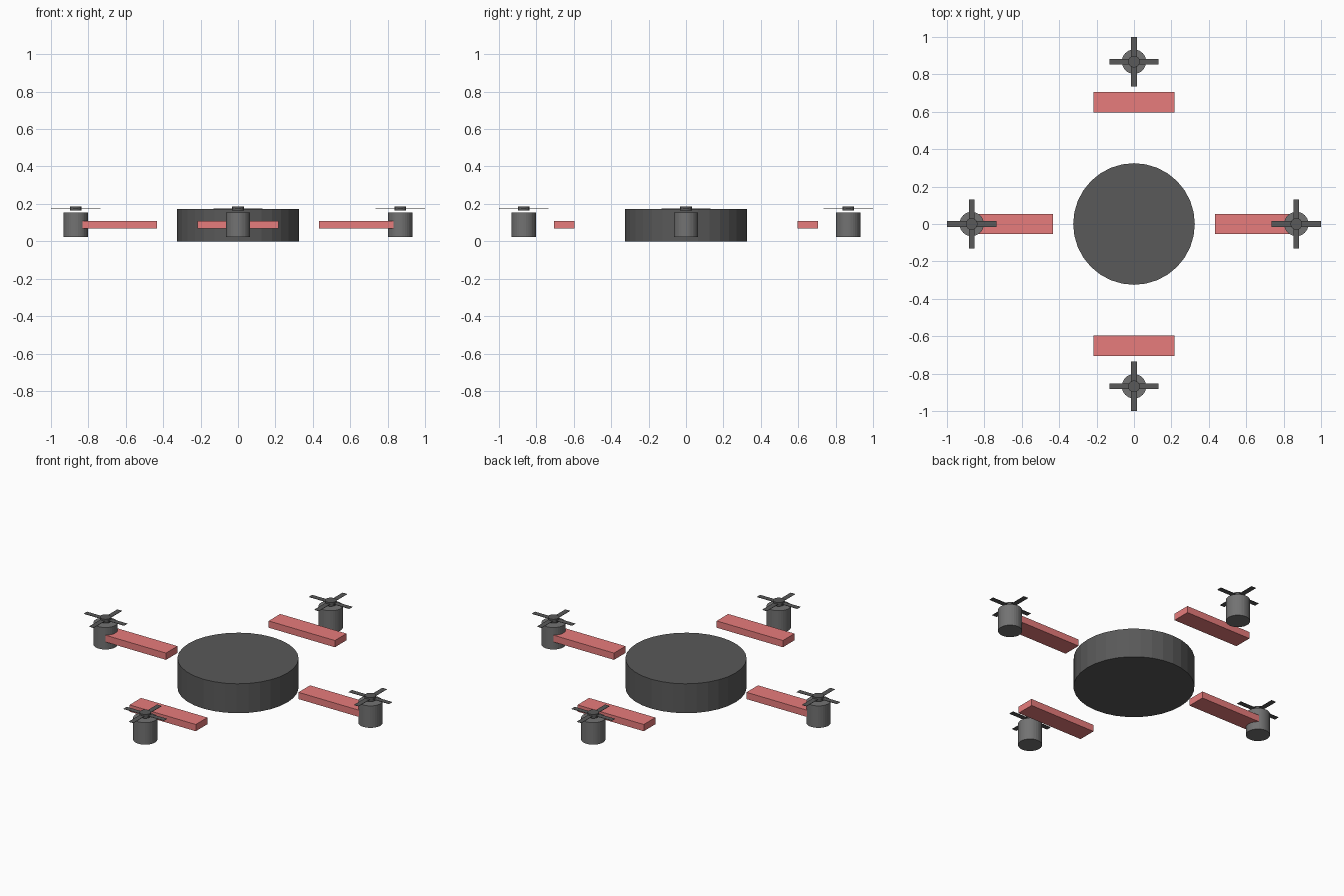
import bpy

if "Cube" in bpy.data.objects:
    bpy.data.objects.remove(bpy.data.objects["Cube"])

R = 0.868       # rotor distance from centre
ARM_R = 0.651   # arm centre distance


def material(name, r, g, b):
    mat = bpy.data.materials.new(name)
    mat.diffuse_color = (r, g, b, 1)
    mat.use_nodes = True
    mat.node_tree.nodes["Principled BSDF"].inputs["Base Color"].default_value = mat.diffuse_color
    return mat


red = material("arm_red", 0.8, 0.2, 0.2)
dark = material("dark_grey", 0.1, 0.1, 0.1)
mid = material("motor_grey", 0.17, 0.17, 0.17)


def cylinder(name, radius, z0, z1, mat, x=0, y=0, sides=32):
    bpy.ops.mesh.primitive_cylinder_add(vertices=sides, radius=radius, depth=z1 - z0,
                                        location=(x, y, (z0 + z1) / 2))
    bpy.context.object.name = name
    bpy.context.object.data.materials.append(mat)


def box(name, size, loc, mat):
    bpy.ops.mesh.primitive_cube_add(size=1, location=loc)
    ob = bpy.context.object
    ob.name = name
    ob.scale = size
    bpy.ops.object.transform_apply(location=False, rotation=False, scale=True)
    ob.data.materials.append(mat)


# Central disc body
cylinder("body", 0.325, 0, 0.174, dark)

for side, dx, dy in (("right", 1, 0), ("left", -1, 0), ("back", 0, 1), ("front", 0, -1)):
    x, y = R * dx, R * dy
    # Arm bar, always lying along x
    box(f"{side}_arm", (0.434, 0.108, 0.04), (ARM_R * dx, ARM_R * dy, 0.089), red)
    # Motor and propeller hub
    cylinder(f"{side}_motor", 0.065, 0.024, 0.154, mid, x, y)
    cylinder(f"{side}_propeller_hub", 0.031, 0.164, 0.187, dark, x, y)
    # Crossed thin propeller blades
    box(f"{side}_blade_x", (0.264, 0.03, 0.002), (x, y, 0.176), dark)
    box(f"{side}_blade_y", (0.03, 0.264, 0.002), (x, y, 0.176), dark)
